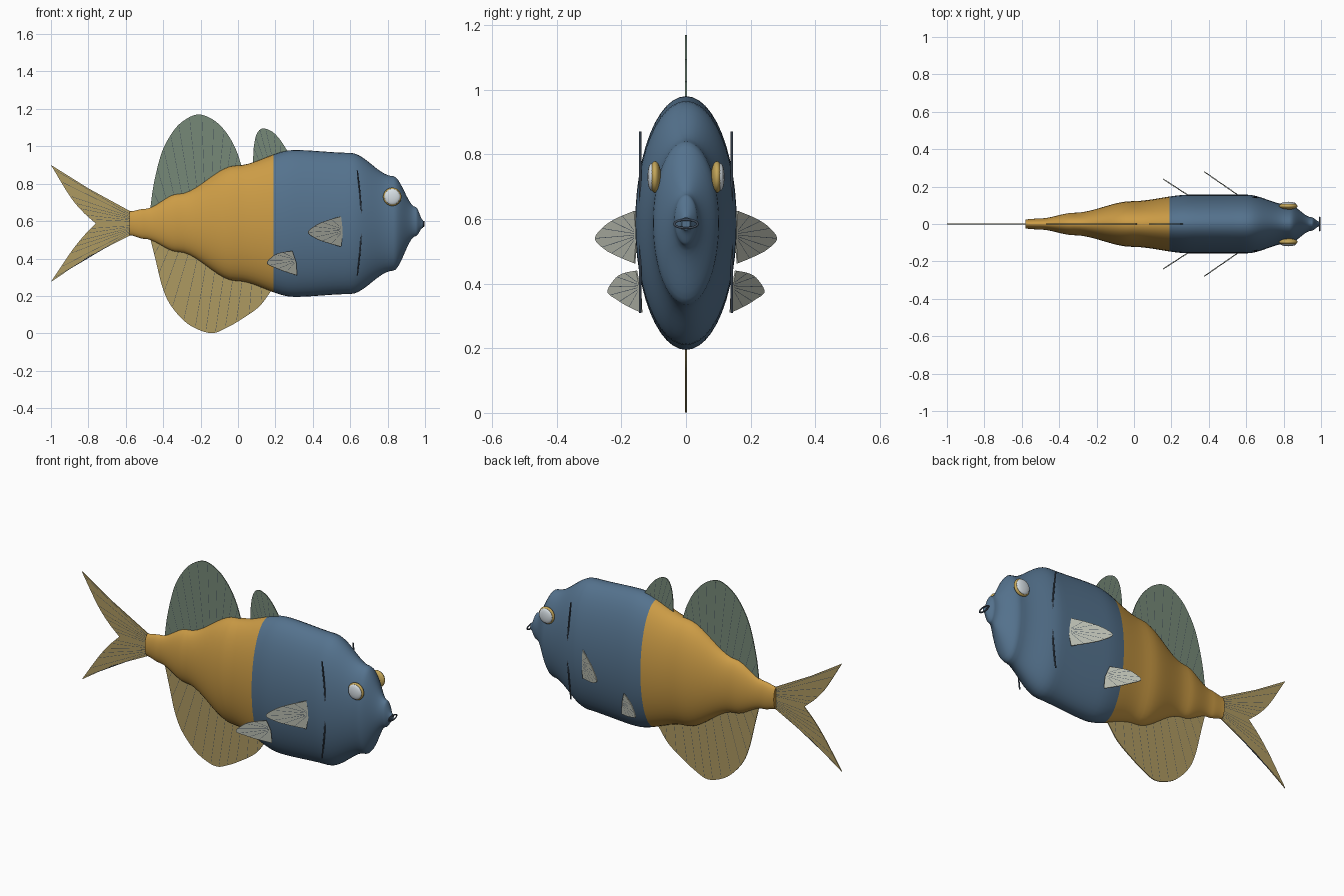
import bpy, bmesh, math
from mathutils import Vector

if "Cube" in bpy.data.objects:
    bpy.data.objects.remove(bpy.data.objects["Cube"])


def material(name, r, g, b):
    m = bpy.data.materials.new(name)
    m.diffuse_color = (r, g, b, 1)
    m.use_nodes = True
    m.node_tree.nodes["Principled BSDF"].inputs["Base Color"].default_value = m.diffuse_color
    return m


BLUE = material("slate blue", 0.09, 0.17, 0.27)
GOLD = material("gold", 0.60, 0.33, 0.06)
GREEN = material("grey green", 0.18, 0.25, 0.185)
OLIVE = material("olive gold", 0.42, 0.32, 0.12)
PALE = material("pale fin", 0.48, 0.50, 0.43)
WHITE = material("eye white", 0.68, 0.74, 0.78)
DARK = material("dark line", 0.05, 0.07, 0.10)
RIM = material("eye gold", 0.55, 0.38, 0.10)


def finish(name, bm, mats, smooth=True):
    bmesh.ops.recalc_face_normals(bm, faces=bm.faces)
    me = bpy.data.meshes.new(name)
    bm.to_mesh(me)
    bm.free()
    ob = bpy.data.objects.new(name, me)
    bpy.context.collection.objects.link(ob)
    for m in mats:
        me.materials.append(m)
    if smooth:
        bpy.ops.object.select_all(action='DESELECT')
        ob.select_set(True)
        bpy.context.view_layer.objects.active = ob
        bpy.ops.object.shade_smooth_by_angle(angle=math.radians(40))
    return ob


def spline(pts, n=8):
    """Smooth curve through the points."""
    p = [Vector(q) for q in pts]
    p = [2 * p[0] - p[1]] + p + [2 * p[-1] - p[-2]]
    out = []
    for a, b, c, d in zip(p, p[1:], p[2:], p[3:]):
        for i in range(n):
            t = i / n
            out.append(0.5 * (2 * b + (c - a) * t + (2 * a - 5 * b + 4 * c - d) * t * t
                              + (3 * b - a - 3 * c + d) * t ** 3))
    return out + [p[-2]]


def tubes(name, paths, radius, mat, cyclic=False):
    cu = bpy.data.curves.new(name, 'CURVE')
    cu.dimensions = '3D'
    cu.bevel_depth = radius
    cu.bevel_resolution = 1
    cu.use_fill_caps = True
    for path in paths:
        s = cu.splines.new('POLY')
        s.points.add(len(path) - 1)
        for q, co in zip(s.points, path):
            q.co = (*co, 1)
        s.use_cyclic_u = cyclic
    cu.materials.append(mat)
    ob = bpy.data.objects.new(name, cu)
    bpy.context.collection.objects.link(ob)


# Body: elliptical rings eased between stations (x, top, bottom, half width)
STATIONS = [(-.58, .652, .524, .025), (-.50, .665, .505, .030), (-.32, .745, .435, .060),
            (-.01, .897, .280, .122), (.30, .980, .195, .157), (.60, .965, .210, .157),
            (.83, .840, .335, .102), (.95, .675, .520, .036), (.99, .605, .565, .013)]
SPLIT, SIDES = 0.19, 48


def section(x):
    for a, b in zip(STATIONS, STATIONS[1:]):
        if x <= b[0] + 1e-6:
            t = (x - a[0]) / (b[0] - a[0])
            t = t * t * (3 - 2 * t)
            return [a[k] + (b[k] - a[k]) * t for k in (1, 2, 3)]


xs = [SPLIT] + [STATIONS[-1][0]]
for a, b in zip(STATIONS, STATIONS[1:]):
    xs += [a[0] + (b[0] - a[0]) * i / 10 for i in range(10)]
xs.sort()
bm = bmesh.new()
rings = []
for x in xs:
    top, bot, w = section(x)
    rings.append([bm.verts.new((x, w * math.cos(2 * math.pi * k / SIDES),
                                (top + bot) / 2 + (top - bot) / 2 * math.sin(2 * math.pi * k / SIDES)))
                  for k in range(SIDES)])
for r, s in zip(rings, rings[1:]):
    for k in range(SIDES):
        j = (k + 1) % SIDES
        bm.faces.new((r[k], r[j], s[j], s[k]))
bm.faces.new(rings[0])
bm.faces.new(rings[-1])
for f in bm.faces:
    f.material_index = int(f.calc_center_median().x < SPLIT)
finish("body", bm, [BLUE, GOLD])


# Fins: thin plates with rays fanning from a base line to the free edge
def fin(name, edge, root, base, mat, rays, place=lambda u, v: Vector((u, 0, v)), th=0.005):
    bm = bmesh.new()
    face = bm.faces.new([bm.verts.new(place(*p)) for p in list(edge) + [Vector(q) for q in root]])
    bm.normal_update()
    shift = face.normal * th
    res = bmesh.ops.extrude_face_region(bm, geom=[face])
    bmesh.ops.translate(bm, vec=shift, verts=[v for v in res['geom'] if isinstance(v, bmesh.types.BMVert)])
    bmesh.ops.translate(bm, vec=-shift / 2, verts=bm.verts)
    bmesh.ops.triangulate(bm, faces=[f for f in bm.faces if len(f.verts) > 4])
    finish(name, bm, [mat], False)
    a, b = Vector(base[0]), Vector(base[1])
    paths = []
    for i in range(1, rays + 1):
        t = i / (rays + 1)
        start = a.lerp(b, t)
        end = start.lerp(edge[round(t * (len(edge) - 1))], 0.97)
        paths.append([place(*start), place(*end)])
    tubes(name + "_rays", paths, 0.003, DARK)


rear = spline([(-.47, .66), (-.45, .80), (-.41, .96), (-.36, 1.06), (-.30, 1.13), (-.215, 1.17),
               (-.13, 1.14), (-.06, 1.07), (-.01, .98), (.02, .89)])
fin("rear_dorsal_fin", rear, [(.02, .80), (-.15, .74), (-.45, .62)], [(-.46, .67), (.02, .89)], GREEN, 11)

front = spline([(.08, .91), (.085, 1.0), (.10, 1.065), (.13, 1.095), (.18, 1.08), (.225, 1.035), (.27, .965)])
fin("front_dorsal_fin", front, [(.25, .88), (.10, .85)], [(.09, .92), (.25, .965)], GREEN, 6)

anal = spline([(-.47, .51), (-.44, .39), (-.405, .25), (-.36, .15), (-.28, .06), (-.20, .015),
               (-.13, .002), (-.06, .03), (.01, .07), (.11, .14), (.18, .23)])
fin("anal_fin", anal, [(.16, .30), (-.15, .44), (-.45, .56)], [(-.46, .51), (.17, .23)], OLIVE, 12)

# Forked tail: upper and lower lobes share the notch
notch = Vector((-.76, .587))
upper = [Vector((-.58, .655)), Vector((-.80, .775)), Vector((-1, .90))]
lower = [Vector((-1, .275)), Vector((-.80, .41)), Vector((-.58, .522))]
inner_up = spline([(-1, .90), (-.90, .735), (-.83, .65), notch])
inner_low = spline([notch, (-.83, .515), (-.90, .425), (-1, .275)])
fin("tail_upper_lobe", upper[:2] + inner_up, [(-.56, .587), (-.56, .65)], [(-.58, .645), (-.58, .592)], OLIVE, 7)
fin("tail_lower_lobe", inner_low + lower[1:], [(-.56, .53), (-.56, .587)], [(-.58, .582), (-.58, .53)], OLIVE, 7)

# Paired parts on both flanks
pectoral = spline([(.55, .625), (.48, .605), (.42, .58), (.375, .54), (.42, .505), (.48, .483), (.55, .463)])
ventral = spline([(.29, .44), (.23, .432), (.19, .415), (.155, .375), (.20, .35), (.25, .33), (.315, .31)])
for side, s in (("left", 1), ("right", -1)):
    fin(side + "_pectoral_fin", pectoral, [(.56, .54)], [(.55, .57), (.55, .53)], PALE, 7,
        lambda u, v: Vector((u, s * (.152 + (.56 - u) * .69), v)))
    fin(side + "_pelvic_fin", ventral, [(.31, .38)], [(.295, .41), (.30, .37)], PALE, 6,
        lambda u, v: Vector((u, s * (.137 + (.315 - u) * .65), v)))

    # Eye: gold rim with a white lens
    for name, y, r, depth, mat in (("eye_rim", .096, .049, .019, RIM), ("eye_lens", .107, .042, .012, WHITE)):
        bm = bmesh.new()
        bmesh.ops.create_uvsphere(bm, u_segments=32, v_segments=16, radius=1)
        for v in bm.verts:
            v.co = (.825 + v.co.x * r, s * y + v.co.y * depth, .73 + v.co.z * r)
        finish(side + "_" + name, bm, [mat])

    # Gill line
    arc = [(.638 + .022 * math.sin(math.pi * i / 24), s * .142, .31 + .56 * i / 24) for i in range(25)]
    tubes(side + "_gill_line", [arc], .004, DARK)

# Mouth: small flattened ring at the snout
ring = [(.993, .036 * math.cos(math.pi * i / 16), .585 + .013 * math.sin(math.pi * i / 16)) for i in range(32)]
tubes("mouth", [ring], .004, DARK, True)
